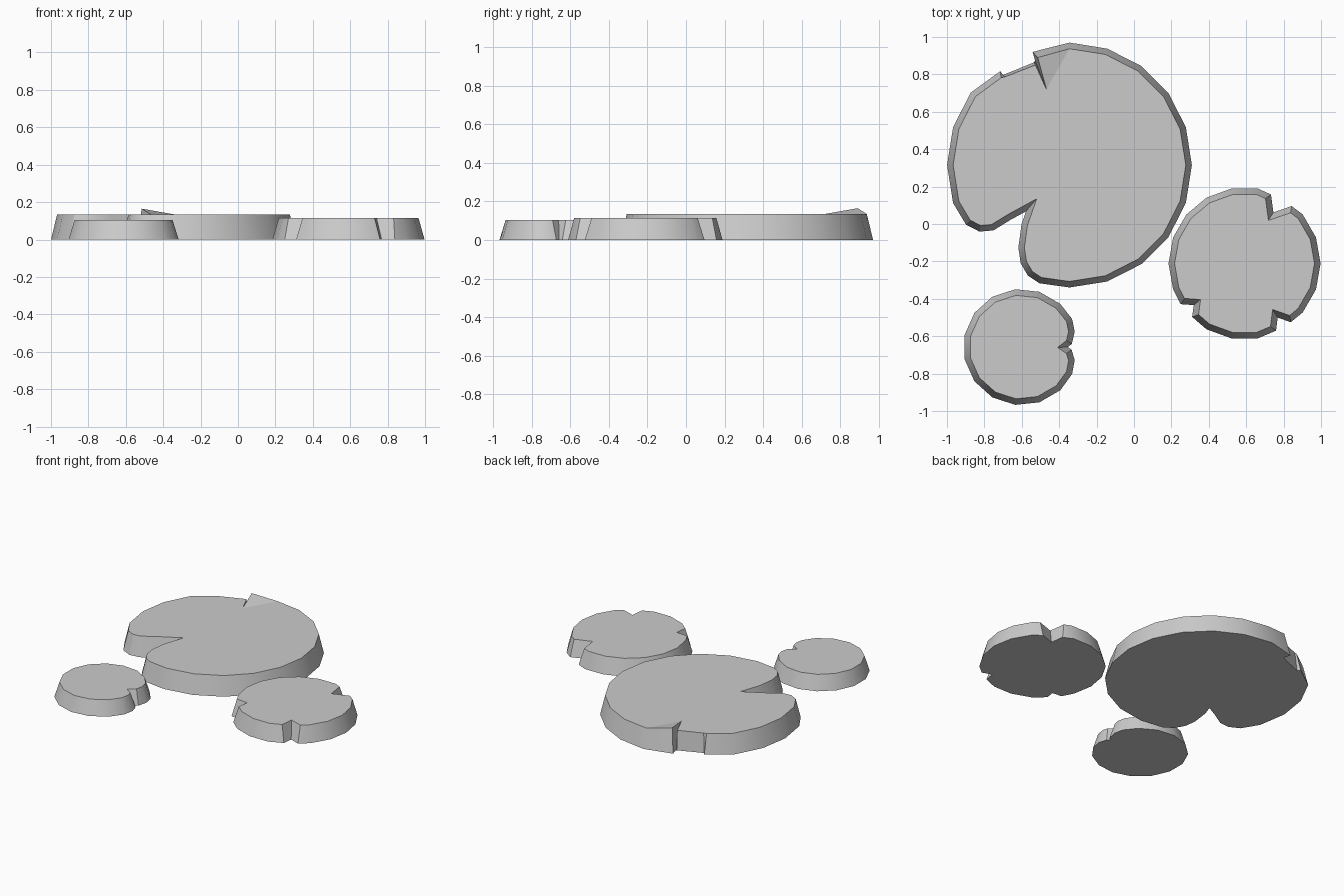
import bpy
import bmesh
import math
from mathutils import Vector

cube = bpy.data.objects.get("Cube")
if cube:
    bpy.data.objects.remove(cube, do_unlink=True)

FLARE = 0.032  # how far the foot spreads beyond the top rim

grey = bpy.data.materials.new("stone_grey")
grey.use_nodes = True
COLOUR = (0.6, 0.6, 0.6, 1.0)
grey.diffuse_color = COLOUR
grey.node_tree.nodes["Principled BSDF"].inputs["Base Color"].default_value = COLOUR


def arc(cx, cy, r, start, end, step):
    """Points on a circle, counter-clockwise, in degrees."""
    return [(cx + r * math.cos(math.radians(a)), cy + r * math.sin(math.radians(a)))
            for a in range(start, end + 1, step)]


def spread(pts, d):
    """Mitred outward offset of a counter-clockwise outline."""
    out = []
    for i, p in enumerate(pts):
        p = Vector(p)
        e1 = (p - Vector(pts[i - 1])).normalized()
        e2 = (Vector(pts[(i + 1) % len(pts)]) - p).normalized()
        n1, n2 = Vector((e1.y, -e1.x)), Vector((e2.y, -e2.x))
        m = (n1 + n2).normalized()
        out.append(p + m * (d / max(m.dot(n1), 0.3)))
    return out


def pad(name, rim, height, foot_fix=None, peak=None, peak_z=0.0):
    """Slab with sloping walls; an optional rim point is lifted as a flap."""
    foot = spread(rim, FLARE)
    for i, p in (foot_fix or {}).items():
        foot[i] = Vector(p)
    bm = bmesh.new()
    top = [bm.verts.new((x, y, peak_z if i == peak else height))
           for i, (x, y) in enumerate(rim)]
    low = [bm.verts.new((p.x, p.y, 0)) for p in foot]
    n = len(rim)
    # walls
    for i in range(n):
        j = (i + 1) % n
        f = bm.faces.new((low[i], low[j], top[j], top[i]))
        f.smooth = True
    # flat top and underside, plus the lifted flap
    bm.faces.new([v for i, v in enumerate(top) if i != peak])
    bm.faces.new(low[::-1])
    if peak is not None:
        bm.faces.new(top[peak - 1:peak + 2])
    bm.normal_update()
    for e in bm.edges:
        if len(e.link_faces) == 2 and e.calc_face_angle(0) > math.radians(28):
            e.smooth = False
    mesh = bpy.data.meshes.new(name)
    bm.to_mesh(mesh)
    bm.free()
    mesh.materials.append(grey)
    obj = bpy.data.objects.new(name, mesh)
    bpy.context.collection.objects.link(obj)
    return obj


# Large pad: round back and right, cracked rim at the back, deep notch in front
C, R = (-0.345, 0.315), 0.622
rim = arc(*C, R, -90, 90, 18)
k = len(rim)
rim += [(-0.515, 0.89), (-0.468, 0.72), (-0.527, 0.85), (-0.69, 0.787), (-0.71, 0.782)]
rim += arc(*C, R, 144, 198, 18)
rim += [(-0.875, 0.02), (-0.82, -0.008), (-0.762, -0.003), (-0.676, 0.05),
        (-0.52, 0.135), (-0.57, -0.008), (-0.586, -0.126), (-0.575, -0.2),
        (-0.543, -0.254), (-0.495, -0.286)]
crack_foot = {k: (-0.542, 0.92), k + 1: (-0.529, 0.875), k + 2: (-0.533, 0.865),
              k + 3: (-0.70, 0.797), k + 4: (-0.715, 0.817), k - 1: (-0.345, 0.97)}
pad("large_pad", rim, 0.135, crack_foot, peak=k, peak_z=0.165)

# Medium pad: three small notches
C, R = (0.591, -0.211), 0.374
rim = arc(*C, R, -40, 40, 20)
rim += [(0.837, 0.06), (0.719, 0.019), (0.703, 0.136)]
rim += arc(*C, R, 80, 200, 20)
rim += [(0.27, -0.398), (0.356, -0.404), (0.345, -0.484)]
rim += arc(*C, R, 240, 280, 20)
rim += [(0.73, -0.548), (0.741, -0.457), (0.832, -0.489)]
pad("medium_pad", rim, 0.115)

# Small pad: one rounded notch on its left side
rim = arc(-0.602, -0.658, 0.278, 48, 312, 24)
rim += [(-0.361, -0.789), (-0.35, -0.73), (-0.361, -0.692), (-0.409, -0.66),
        (-0.361, -0.623), (-0.35, -0.575), (-0.361, -0.521)]
pad("small_pad", rim, 0.105)
